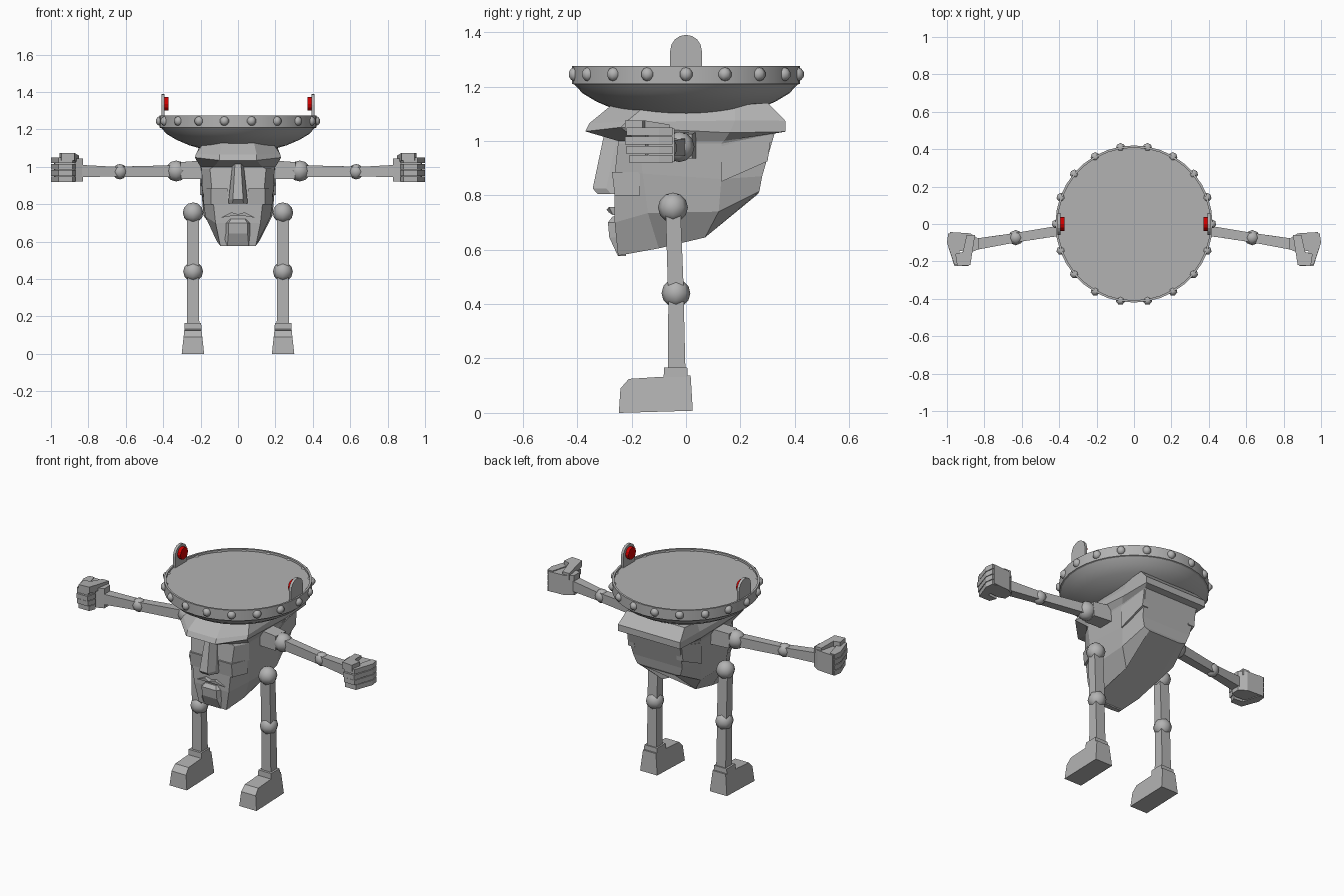
import bpy, bmesh, math
from mathutils import Vector, Matrix

if "Cube" in bpy.data.objects:
    bpy.data.objects.remove(bpy.data.objects["Cube"])


def material(name, rgb):
    m = bpy.data.materials.new(name)
    m.diffuse_color = (*rgb, 1)
    m.use_nodes = True
    m.node_tree.nodes["Principled BSDF"].inputs["Base Color"].default_value = m.diffuse_color
    return m


GREY = material("stone grey", (0.45, 0.45, 0.45))
RED = material("red", (0.62, 0.0, 0.0))


def finish(name, bm, mat=GREY, smooth=None):
    bmesh.ops.recalc_face_normals(bm, faces=bm.faces)
    me = bpy.data.meshes.new(name)
    bm.to_mesh(me)
    bm.free()
    me.materials.append(mat)
    ob = bpy.data.objects.new(name, me)
    bpy.context.collection.objects.link(ob)
    if smooth:
        for p in me.polygons:
            p.use_smooth = True
        me.set_sharp_from_angle(angle=math.radians(smooth))
    return ob


def loft(name, rings, smooth=None, mat=GREY, caps=True):
    """Skin a list of equal-length closed rings and cap the ends."""
    bm = bmesh.new()
    vs = [[bm.verts.new(p) for p in r] for r in rings]
    n = len(rings[0])
    for a, b in zip(vs, vs[1:]):
        for i in range(n):
            j = (i + 1) % n
            bm.faces.new((a[i], a[j], b[j], b[i]))
    if caps:
        bm.faces.new(vs[0])
        bm.faces.new(vs[-1])
    return finish(name, bm, mat, smooth)


def lathe(name, profile, n, smooth=None):
    """Revolve (radius, z) points about the z axis."""
    return loft(name, [[(r * math.cos(2 * math.pi * i / n), r * math.sin(2 * math.pi * i / n), z)
                        for i in range(n)] for r, z in profile], smooth)


def ball(name, c, r, seg=8, rows=6):
    bm = bmesh.new()
    bmesh.ops.create_uvsphere(bm, u_segments=seg, v_segments=rows, radius=r,
                              matrix=Matrix.Translation(c))
    finish(name, bm, GREY, 50)


def bar(name, a, b, w0, h0, w1, h1):
    """Tapered square bar between two points."""
    a, b = Vector(a), Vector(b)
    d = (b - a).normalized()
    u = Vector((0, 1, 0)) if abs(d.x) > 0.7 else Vector((1, 0, 0))
    u = (u - d * u.dot(d)).normalized()
    v = d.cross(u)
    loft(name, [[c + u * x * w + v * y * h for x, y in ((-.5, -.5), (.5, -.5), (.5, .5), (-.5, .5))]
                for c, w, h in ((a, w0, h0), (b, w1, h1))])


def head_ring(*half):
    """Right-half points from front to back, mirrored to a closed ring."""
    return list(half) + [(-x, y, z) for x, y, z in reversed(half)]


# Hat: riveted dish with a thin rim around a sunken flat top
lathe("hat_dish", [(.17, 1.09), (.26, 1.115), (.33, 1.145), (.38, 1.175), (.41, 1.207),
                   (.42, 1.21), (.42, 1.275), (.408, 1.275), (.408, 1.262)], 36, 30)
for i in range(18):
    t = math.radians(20 * i)
    ball("rivet", (.415 * math.cos(t), .415 * math.sin(t), 1.245), .026, 7, 5)

# Head: faceted jaw, cheeks, overhanging brow and flared crown
loft("head", [
    head_ring((.095, -.25, .578), (.115, -.1, .605), (.115, .07, .645), (.11, .265, .805)),
    head_ring((.12, -.262, .70), (.175, -.14, .735), (.185, .12, .74), (.15, .27, .815)),
    head_ring((.14, -.262, .88), (.19, -.16, .88), (.195, .13, .86), (.17, .28, .87)),
    head_ring((.15, -.25, .99), (.195, -.17, .99), (.2, .13, .99), (.185, .325, 1.025)),
    head_ring((.13, -.25, 1.0), (.2, -.18, 1.0), (.2, .14, 1.0), (.19, .325, 1.027)),
    head_ring((.10, -.37, 1.035), (.23, -.24, 1.05), (.22, .16, 1.03), (.215, .365, 1.034)),
    head_ring((.10, -.355, 1.065), (.225, -.22, 1.07), (.22, .18, 1.075), (.215, .365, 1.074)),
    head_ring((.085, -.276, 1.13), (.19, -.16, 1.12), (.2, .18, 1.13), (.2, .30, 1.14)),
])

# Nose: wedge widening downward
loft("nose", [[(-w, -.23, z), (-w, y + .05, z), (-w * .55, y, z), (w * .55, y, z),
               (w, y + .05, z), (w, -.23, z)]
              for w, y, z in ((.052, -.325, .805), (.05, -.343, .825), (.028, -.30, 1.03))])

# Lips and chin
lip = [(-.095, .727), (-.035, .757), (0, .747), (.035, .757), (.095, .727), (.03, .738), (-.03, .738)]
loft("upper_lip", [[(x, y - (.02 - abs(x) * .25 if k else 0), z) for x, z in lip]
                   for k, y in ((0, -.235), (1, -.272))])
loft("chin", [[(-w, -.22, z), (-w * .6, y, z), (w * .6, y, z), (w, -.22, z)]
              for w, y, z in ((.095, -.25, .576), (.085, -.282, .645), (.085, -.287, .70), (.06, -.27, .722))])

for s, side in ((1, "right"), (-1, "left")):
    # Flat panel on the rear side of the head
    panel = [(.13, .85), (.13, .98), (.315, 1.03), (.30, .925)]
    loft(side + "_head_panel", [[(s * (x0 - (y - .13) * .08), y, z) for y, z in panel] for x0 in (.16, .203)])

    # Cheekbone ledge under each eye
    loft(side + "_cheek", [[(s * .055, y, z), (s * .145, y, z), (s * .185, -.17, z), (s * .06, -.17, z)]
                           for y, z in ((-.262, .80), (-.272, .885))])

    # Upright tab on the hat with a red button
    tab = [(-.058, 1.21), (.058, 1.21)] + [(.058 * math.cos(a), 1.332 + .058 * math.sin(a))
                                           for a in [math.pi * k / 8 for k in range(9)]]
    loft(side + "_hat_tab", [[(s * x, y, z) for y, z in tab] for x in (.393, .409)])
    loft(side + "_red_button", [[(s * x, .037 * math.cos(k * math.pi / 6), 1.337 + .037 * math.sin(k * math.pi / 6))
                                 for k in range(12)] for x in (.372, .394)], mat=RED)

    # Arm
    shoulder, elbow, wrist = (s * .33, -.025, .978), (s * .632, -.073, .974), (s * .845, -.108, .978)
    bar(side + "_shoulder_block", (s * .17, -.01, .985), (s * .31, -.022, .98), .1, .1, .09, .09)
    ball(side + "_shoulder", shoulder, .056)
    bar(side + "_upper_arm", shoulder, elbow, .055, .062, .05, .055)
    ball(side + "_elbow", elbow, .041)
    bar(side + "_forearm", elbow, wrist, .05, .05, .06, .065)

    # Fist: palm, four stacked curled fingers and a thumb
    palm = [(.83, -.08), (.875, -.05), (.985, -.043), (.98, -.14), (.87, -.15), (.83, -.135)]
    loft(side + "_palm", [[(s * x, y, z) for x, y in palm] for z in (.922, 1.045)])
    for k in range(4):
        z, d = .918 + k * .034, (.018, .006, 0, .006)[k]
        finger = [(.96, -.05), (.993, -.05), (1.0, -.10), (.96, -.225 + d), (.885, -.225 + d),
                  (.87, -.165), (.93, -.16)]
        loft(side + "_finger", [[(s * x, y, h) for x, y in finger] for h in (z, z + .030)])
    thumb = [(.85, -.06), (.895, -.06), (.915, -.15), (.955, -.16), (.945, -.225), (.875, -.22)]
    loft(side + "_thumb", [[(s * x, y, z + (.015 if y < -.14 else 0)) for x, y in thumb] for z in (1.02, 1.06)])

    # Leg
    hip, knee, ankle = (s * .24, -.048, .755), (s * .24, -.037, .44), (s * .24, -.034, .15)
    ball(side + "_hip", hip, .055)
    bar(side + "_thigh", hip, knee, .065, .055, .065, .058)
    ball(side + "_knee", knee, .053)
    bar(side + "_shin", knee, ankle, .062, .056, .066, .064)

    # Boot: cuff plus side profile that widens toward the sole
    bar(side + "_boot_cuff", (s * .241, -.038, .12), (s * .241, -.038, .166), .092, .09, .088, .085)
    boot = [(.025, .008), (-.247, .0), (-.241, .09), (-.21, .125), (-.10, .132), (.017, .138)]
    loft(side + "_boot", [[(s * .241 + k * (.06 - z * .11), y, z) for y, z in boot] for k in (-1, 1)])
